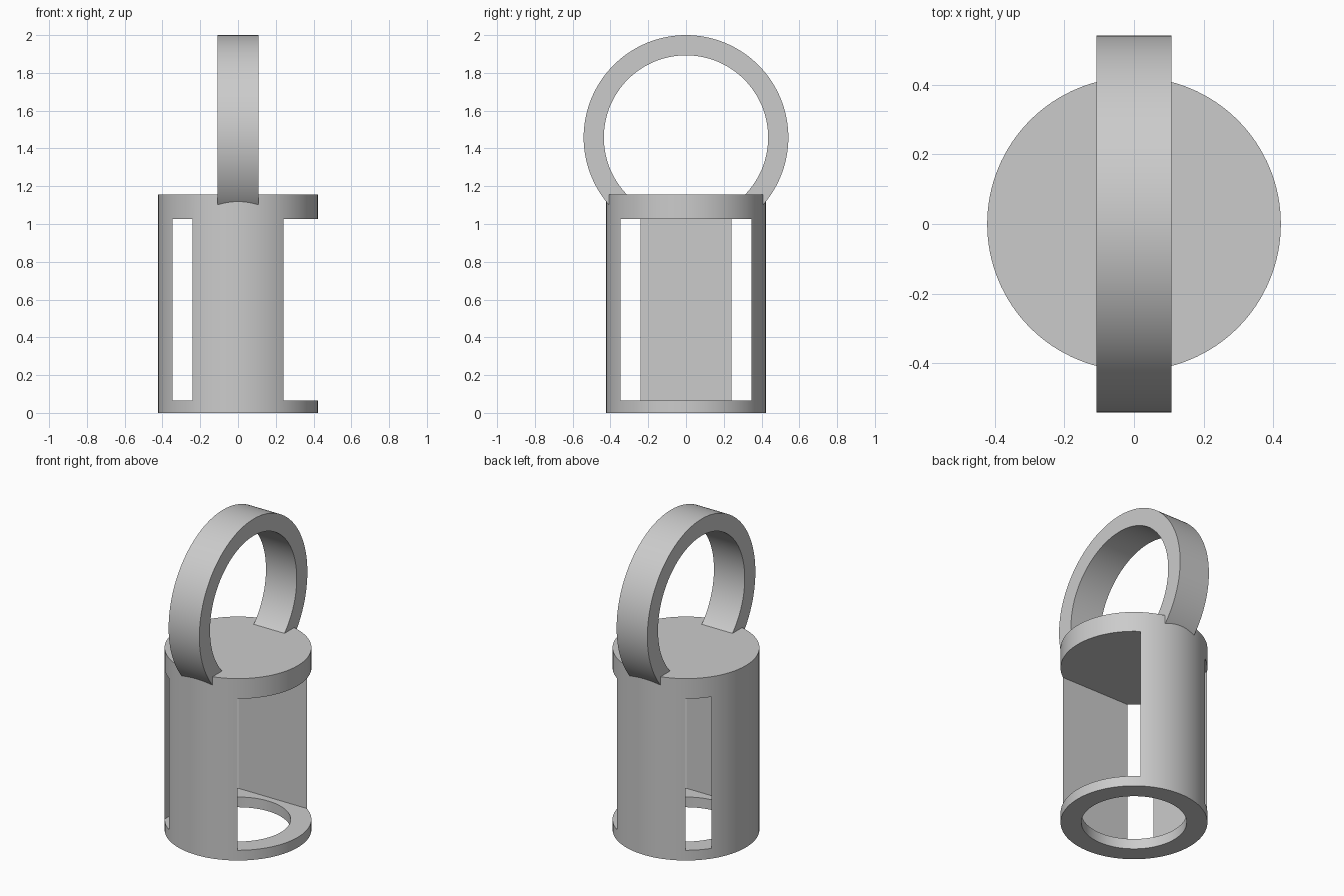
import bpy
import math
from mathutils import Vector

if "Cube" in bpy.data.objects:
    bpy.data.objects.remove(bpy.data.objects["Cube"])

RADIUS, HEIGHT = 0.4225, 1.155
BASE_TOP, CAP_BOTTOM = 0.065, 1.027
WALL = 0.347                      # distance of the flat inner walls from the axis
HOLE_RADIUS = 0.303
RING_Z, RING_OUT, RING_IN, RING_HALF = 1.458, 0.542, 0.435, 0.108

grey = bpy.data.materials.new("plain grey")
grey.use_nodes = True
colour = (0.6, 0.6, 0.6, 1)
grey.diffuse_color = colour
grey.node_tree.nodes["Principled BSDF"].inputs["Base Color"].default_value = colour


def cylinder(name, radius, bottom, top):
    bpy.ops.mesh.primitive_cylinder_add(vertices=128, radius=radius, depth=top - bottom,
                                        location=(0, 0, (bottom + top) / 2))
    obj = bpy.context.object
    obj.name = name
    return obj


def box(name, low, high):
    low, high = Vector(low), Vector(high)
    bpy.ops.mesh.primitive_cube_add(size=1, location=(low + high) / 2)
    obj = bpy.context.object
    obj.name = name
    obj.scale = high - low
    return obj


def cut(target, cutter):
    cutter.hide_render = True
    mod = target.modifiers.new("cut", "BOOLEAN")
    mod.operation, mod.solver, mod.object = "DIFFERENCE", "EXACT", cutter
    bpy.context.view_layer.objects.active = target
    bpy.ops.object.modifier_apply(modifier=mod.name)
    bpy.data.objects.remove(cutter)


def finish(obj):
    obj.data.materials.clear()
    obj.data.materials.append(grey)
    bpy.ops.object.select_all(action="DESELECT")
    obj.select_set(True)
    bpy.context.view_layer.objects.active = obj
    bpy.ops.object.shade_smooth_by_angle(angle=math.radians(30))


# Body: a drum with a square cavity open on its left side and at three slots
body = cylinder("body", RADIUS, 0, HEIGHT)
cut(body, box("cavity_cutter", (-WALL, -WALL, BASE_TOP), (1, WALL, CAP_BOTTOM)))

# Round opening through the base
cut(body, cylinder("base_hole_cutter", HOLE_RADIUS, -0.2, 0.3))
finish(body)

# Carrying ring: a flat band swept round, its ends sunk into the cap
STEPS = 112
START, SWEEP = math.radians(-50), math.radians(280)
verts, faces = [], []
for i in range(STEPS + 1):
    a = START + SWEEP * i / STEPS
    for r, x in ((RING_OUT, -RING_HALF), (RING_OUT, RING_HALF),
                 (RING_IN, RING_HALF), (RING_IN, -RING_HALF)):
        verts.append((x, r * math.cos(a), RING_Z + r * math.sin(a)))
for i in range(STEPS):
    for k in range(4):
        n = (k + 1) % 4
        faces.append((4 * i + k, 4 * i + n, 4 * i + 4 + n, 4 * i + 4 + k))
last = 4 * STEPS
faces += [(3, 2, 1, 0), (last, last + 1, last + 2, last + 3)]
mesh = bpy.data.meshes.new("carrying_ring")
mesh.from_pydata(verts, [], faces)
ring = bpy.data.objects.new("carrying_ring", mesh)
bpy.context.collection.objects.link(ring)
finish(ring)
